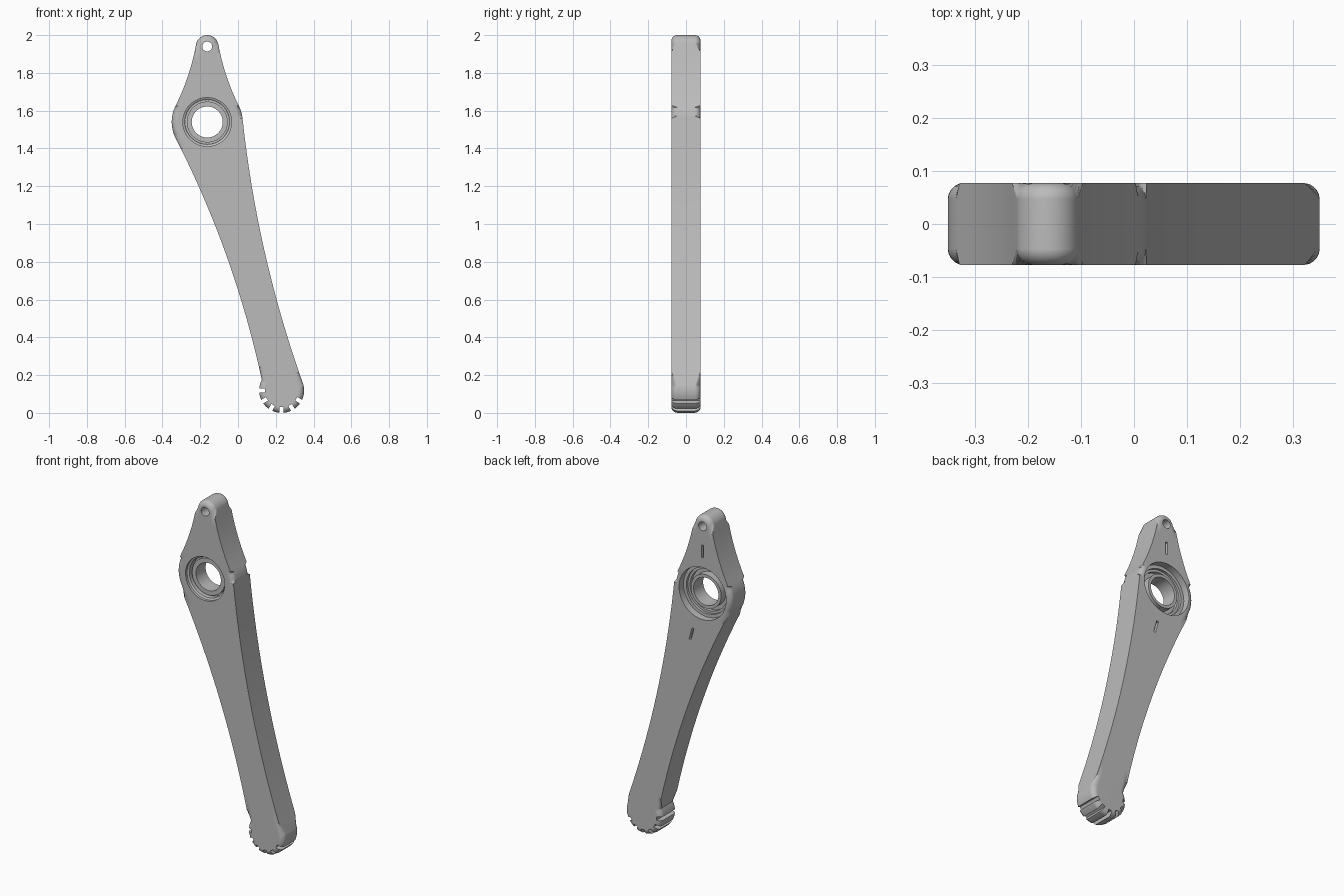
import bpy, bmesh, math
from math import cos, sin, radians, pi
from mathutils import Vector, Matrix

if "Cube" in bpy.data.objects:
    bpy.data.objects.remove(bpy.data.objects["Cube"])

HALF = 0.077                       # half thickness
TIP, PIVOT, FOOT = (-0.163, 1.94), (-0.163, 1.54), (0.231, 0.119)
R_TIP, R_PIVOT, R_FOOT = 0.06, 0.188, 0.119

grey = bpy.data.materials.new("metal_grey")
grey.use_nodes = True
COLOR = (0.5, 0.5, 0.5, 1)
grey.diffuse_color = COLOR
grey.node_tree.nodes["Principled BSDF"].inputs["Base Color"].default_value = COLOR


def make_object(name, bm):
    bmesh.ops.recalc_face_normals(bm, faces=bm.faces)
    mesh = bpy.data.meshes.new(name)
    bm.to_mesh(mesh)
    bm.free()
    mesh.materials.append(grey)
    obj = bpy.data.objects.new(name, mesh)
    bpy.context.collection.objects.link(obj)
    return obj


def finish(obj):
    bpy.ops.object.select_all(action="DESELECT")
    bpy.context.view_layer.objects.active = obj
    obj.select_set(True)
    for mod in list(obj.modifiers):
        bpy.ops.object.modifier_apply(modifier=mod.name)
    bpy.ops.object.shade_smooth_by_angle(angle=radians(32))
    normals = obj.modifiers.new("clean_normals", "WEIGHTED_NORMAL")
    normals.keep_sharp = True


def arc(center, r, start, end, steps):
    angles = [radians(start + (end - start) * i / steps) for i in range(steps + 1)]
    return [Vector((center[0] + r * cos(a), center[1] + r * sin(a))) for a in angles]


def bow(a, b, sag, steps=20):
    """Points between a and b, bent inward (to the right of travel)."""
    d = (b - a).normalized()
    inward = Vector((d.y, -d.x))
    return [a.lerp(b, i / steps) + inward * sag * 4 * i / steps * (1 - i / steps)
            for i in range(1, steps)]


def lathe(bm, profile, center, steps=64):
    """Closed solid of revolution about the y axis; profile is (radius, y)."""
    rings = []
    for r, y in profile:
        rings.append([bm.verts.new((center[0] + r * cos(2 * pi * i / steps), y,
                                    center[1] + r * sin(2 * pi * i / steps)))
                      for i in range(steps)])
    return rings


def bridge(bm, a, b):
    n = len(a)
    for i in range(n):
        bm.faces.new((a[i], a[(i + 1) % n], b[(i + 1) % n], b[i]))


def plug(bm, profile, center, steps=64):
    rings = lathe(bm, profile, center, steps)
    for a, b in zip(rings, rings[1:]):
        bridge(bm, a, b)
    bm.faces.new(rings[0])
    bm.faces.new(rings[-1])


def box(bm, x, y, z, size, angle):
    m = (Matrix.Translation((x, y, z)) @ Matrix.Rotation(angle, 4, "Y")
         @ Matrix.Diagonal((*size, 1)))
    bmesh.ops.create_cube(bm, size=1, matrix=m)


# Arm outline, clockwise from the tip
tip = arc(TIP, R_TIP, 165, 15, 16)
shoulder = arc(PIVOT, R_PIVOT, 28, 6, 6)
foot = arc(FOOT, R_FOOT, 14, -208, 40)
hip = arc(PIVOT, R_PIVOT, 206, 152, 12)
outline = (tip + bow(tip[-1], shoulder[0], 0.012, 8)
           + shoulder + bow(shoulder[-1], foot[0], 0.043)
           + foot + bow(foot[-1], hip[0], 0.045)
           + hip + bow(hip[-1], tip[0], 0.012, 8))

# Arm plate with rounded rims
bm = bmesh.new()
front = bm.faces.new([bm.verts.new((p.x, -HALF, p.y)) for p in outline])
grown = bmesh.ops.extrude_face_region(bm, geom=[front])["geom"]
for v in grown:
    if isinstance(v, bmesh.types.BMVert):
        v.co.y = HALF
rims = [e for e in bm.edges if abs(e.verts[0].co.y - e.verts[1].co.y) < 1e-5]
bmesh.ops.bevel(bm, geom=rims, offset=0.03, segments=5, profile=0.5, affect="EDGES")
arm = make_object("arm", bm)

# Cutter: stepped bearing bore, tip hole, foot notches, back slots
bm = bmesh.new()
plug(bm, [(0.129, -0.1), (0.129, -0.062), (0.118, -0.056), (0.118, -0.02),
          (0.136, -0.02), (0.136, 0.035), (0.155, 0.035), (0.155, 0.1)], PIVOT)
plug(bm, [(0.026, -0.1), (0.026, 0.1)], TIP, 32)
for k in range(6):
    a = radians(180 + 30 * k)
    box(bm, FOOT[0] + R_FOOT * cos(a), 0, FOOT[1] + R_FOOT * sin(a),
        (0.06, 0.3, 0.022), -a)
box(bm, PIVOT[0], HALF, 1.79, (0.013, 0.04, 0.075), 0)
box(bm, -0.09, HALF, 1.28, (0.013, 0.04, 0.075), -0.27)
cutter = make_object("cutter", bm)
cutter.hide_render = True
cut = arm.modifiers.new("cut", "BOOLEAN")
cut.operation, cut.object, cut.solver = "DIFFERENCE", cutter, "EXACT"
finish(arm)
bpy.data.objects.remove(cutter)

# Bearing: inner sleeve, recessed web and outer race
bm = bmesh.new()
rings = lathe(bm, [(0.082, -0.045), (0.108, -0.045), (0.108, -0.025), (0.122, -0.025),
                   (0.136, -0.019), (0.136, 0.02), (0.122, 0.02), (0.122, 0.0),
                   (0.1, 0.0), (0.1, 0.045), (0.082, 0.045)], PIVOT)
for a, b in zip(rings, rings[1:] + rings[:1]):
    bridge(bm, a, b)
finish(make_object("bearing", bm))
